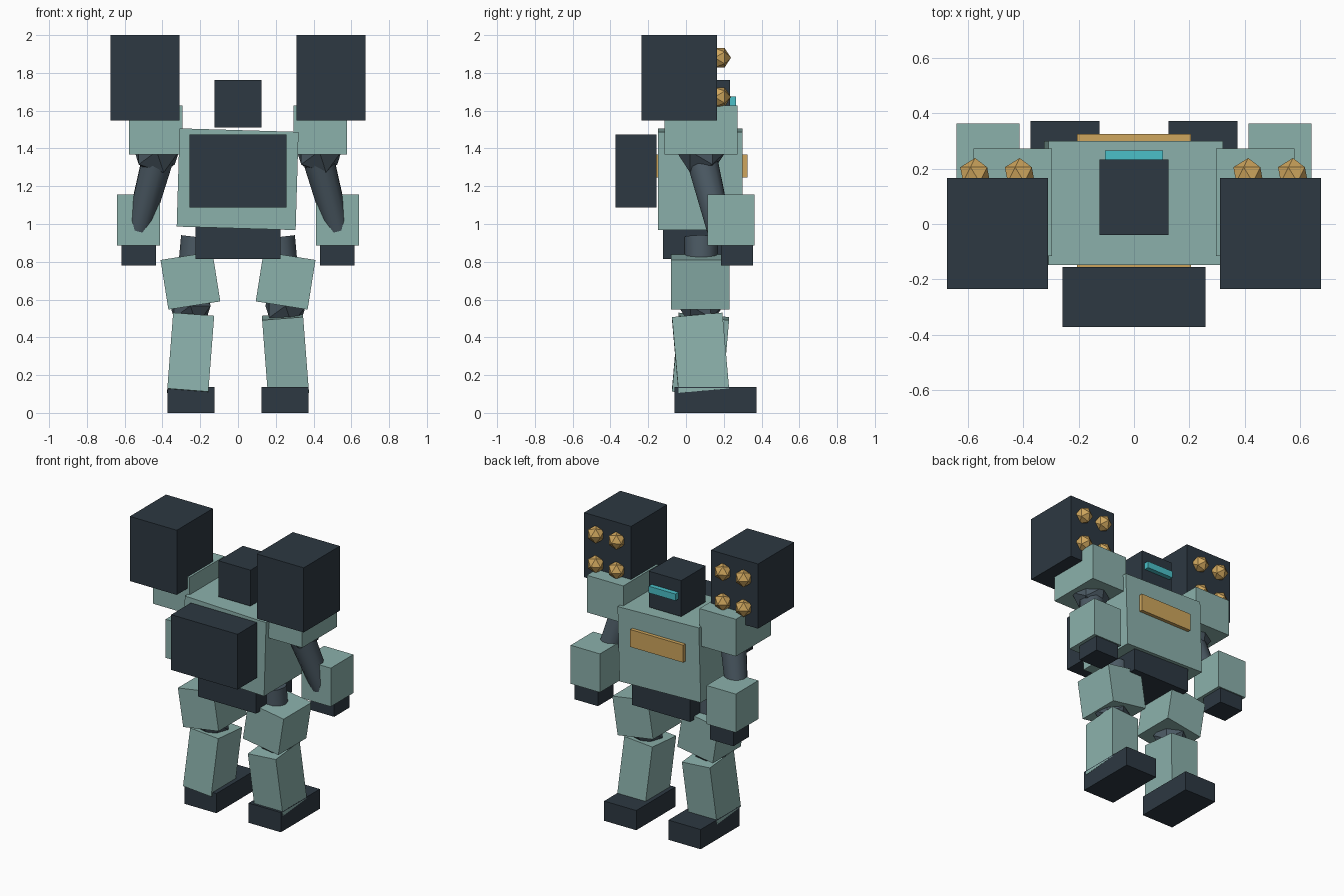
import bpy
from math import radians
from mathutils import Vector

if "Cube" in bpy.data.objects:
    bpy.data.objects.remove(bpy.data.objects["Cube"])


def material(name, rgb):
    m = bpy.data.materials.new(name)
    m.diffuse_color = (*rgb, 1)
    m.use_nodes = True
    m.node_tree.nodes["Principled BSDF"].inputs["Base Color"].default_value = m.diffuse_color
    return m


ARMOUR = material("sage_armour", (0.26, 0.44, 0.41))
DARK = material("dark_plating", (0.026, 0.04, 0.054))
JOINT = material("joint_metal", (0.07, 0.10, 0.125))
GOLD = material("gold", (0.62, 0.38, 0.11))
GLOW = material("visor_glow", (0.07, 0.53, 0.58))


def finish(name, mat):
    ob = bpy.context.object
    ob.name = name
    ob.data.materials.append(mat)
    return ob


def box(name, mat, x, y, z, rot=(0, 0, 0)):
    """Box from (min, max) ranges, optionally tilted about its centre (degrees)."""
    ranges = (x, y, z)
    bpy.ops.mesh.primitive_cube_add(size=1, location=[(a + b) / 2 for a, b in ranges],
                                    rotation=[radians(r) for r in rot])
    ob = finish(name, mat)
    ob.scale = [abs(b - a) for a, b in ranges]
    return ob


def ball(name, mat, loc, r):
    """Icosahedron with its pole along y."""
    bpy.ops.mesh.primitive_ico_sphere_add(subdivisions=1, radius=r, location=loc,
                                          rotation=(radians(90), 0, 0))
    return finish(name, mat)


def limb(name, mat, p, q, r1, r2):
    """Tapered cylinder between two points."""
    p, q = Vector(p), Vector(q)
    d = q - p
    bpy.ops.mesh.primitive_cone_add(vertices=12, radius1=r1, radius2=r2, depth=d.length,
                                    location=(p + q) / 2,
                                    rotation=d.to_track_quat('Z', 'Y').to_euler())
    ob = finish(name, mat)
    bpy.ops.object.shade_smooth_by_angle(angle=radians(40))
    return ob


# body
box("torso", ARMOUR, (-0.317, 0.313), (-0.147, 0.30), (0.977, 1.497), (0, 1.7, 0))
box("chest_band", GOLD, (-0.205, 0.205), (-0.155, 0.325), (1.245, 1.367))
box("backpack", DARK, (-0.257, 0.257), (-0.372, -0.155), (1.088, 1.475))
box("pelvis", DARK, (-0.225, 0.225), (-0.122, 0.275), (0.815, 1.0))

# head
box("head", DARK, (-0.125, 0.125), (-0.04, 0.232), (1.51, 1.762))
box("visor", GLOW, (-0.104, 0.104), (0.20, 0.265), (1.628, 1.675))

for side, s in (("left", -1), ("right", 1)):
    def sx(a, b):
        return (s * a, s * b)

    # launcher pod with four rounds
    box(f"{side}_launcher", DARK, sx(0.31, 0.674), (-0.235, 0.165), (1.547, 2.0))
    for i, (x, z) in enumerate([(x, z) for x in (0.412, 0.573) for z in (1.672, 1.88)]):
        ball(f"{side}_round_{i + 1}", GOLD, (s * x, 0.178, z), 0.06)

    # arm
    box(f"{side}_shoulder", ARMOUR, sx(0.295, 0.578), (-0.115, 0.273), (1.368, 1.628))
    ball(f"{side}_shoulder_joint", JOINT, (s * 0.43, 0.08, 1.385), 0.132)
    limb(f"{side}_upper_arm", JOINT, (s * 0.405, 0.065, 1.42), (s * 0.525, 0.175, 0.975),
         0.088, 0.068)
    box(f"{side}_forearm", ARMOUR, sx(0.413, 0.64), (0.113, 0.363), (0.885, 1.155))
    box(f"{side}_hand", DARK, sx(0.434, 0.616), (0.185, 0.355), (0.78, 0.89))

    # leg: shins tilt in opposite directions for the stride
    limb(f"{side}_upper_leg", JOINT, (s * 0.21, 0.08, 0.93), (s * 0.255, 0.08, 0.56),
         0.092, 0.08)
    box(f"{side}_thigh", ARMOUR, sx(0.113, 0.391), (-0.08, 0.23), (0.567, 0.833),
        (0, s * 9, 0))
    ball(f"{side}_knee", JOINT, (s * 0.252, 0.077, 0.567), 0.12)
    box(f"{side}_shin", ARMOUR, sx(0.142, 0.36), (-0.057, 0.211), (0.108, 0.512),
        (s * 5, -s * 4.4, 0))
    box(f"{side}_foot", DARK, sx(0.125, 0.374), (-0.06, 0.372), (0, 0.138))
